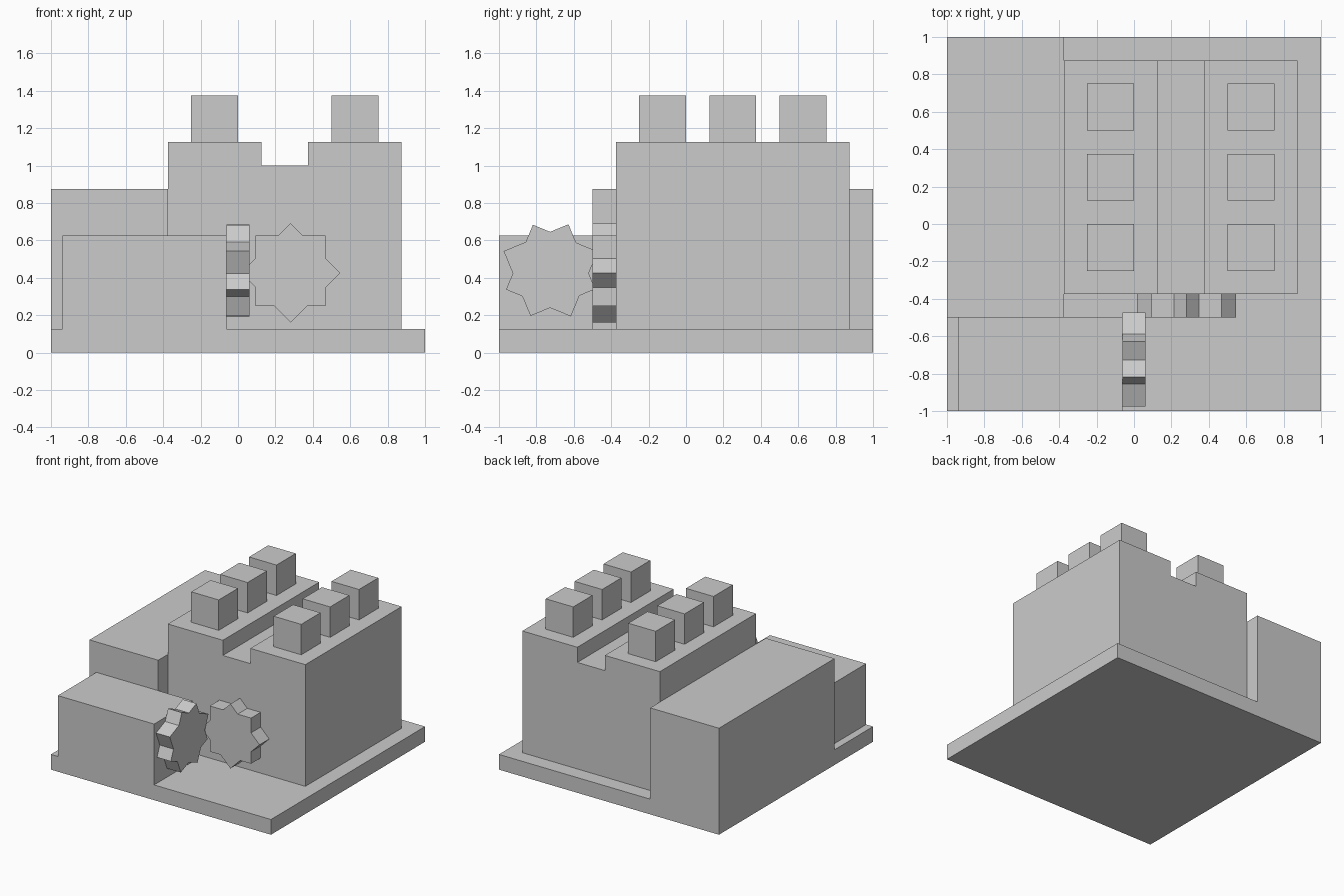
import bpy, bmesh
from math import radians
from mathutils import Matrix, Vector

if "Cube" in bpy.data.objects:
    bpy.data.objects.remove(bpy.data.objects["Cube"])


def make_object(name, bm):
    bmesh.ops.recalc_face_normals(bm, faces=bm.faces)
    mesh = bpy.data.meshes.new(name)
    bm.to_mesh(mesh)
    bm.free()
    obj = bpy.data.objects.new(name, mesh)
    bpy.context.collection.objects.link(obj)
    return obj


def block(name, x, y, z, axis='X', angle=0):
    """Box from (min, max) ranges, optionally turned about its own centre."""
    ranges = (x, y, z)
    centre = Vector([(a + b) / 2 for a, b in ranges])
    size = [b - a for a, b in ranges]
    bm = bmesh.new()
    bmesh.ops.create_cube(bm, size=1, matrix=(
        Matrix.Translation(centre) @ Matrix.Rotation(radians(angle), 4, axis)
        @ Matrix.Diagonal((*size, 1))))
    return make_object(name, bm)


def extrude_profile(name, points, y0, y1):
    """Extrude an x-z outline along y."""
    bm = bmesh.new()
    face = bm.faces.new([bm.verts.new((px, y0, pz)) for px, pz in points])
    new = bmesh.ops.extrude_face_region(bm, geom=[face])['geom']
    moved = [v for v in new if isinstance(v, bmesh.types.BMVert)]
    bmesh.ops.translate(bm, verts=moved, vec=(0, y1 - y0, 0))
    return make_object(name, bm)


def union(target, other):
    mod = target.modifiers.new("union", 'BOOLEAN')
    mod.operation = 'UNION'
    mod.solver = 'EXACT'
    mod.object = other
    bpy.context.view_layer.objects.active = target
    bpy.ops.object.modifier_apply(modifier=mod.name)
    bpy.data.objects.remove(other)


def around(c, half):
    return (c - half, c + half)


# Base slab, side housing and front housing
block("base_plate", (-1, 1), (-1, 1), (0, 0.125))
block("side_housing", (-1, -0.375), (-0.5, 1), (0.125, 0.875))
block("front_housing", (-0.9375, -0.0625), (-1, -0.5), (0.125, 0.625))

# Main body with a channel along its top
extrude_profile("main_body", [
    (-0.375, 0.125), (0.875, 0.125), (0.875, 1.125), (0.375, 1.125),
    (0.375, 1.0), (0.125, 1.0), (0.125, 1.125), (-0.375, 1.125)],
    -0.375, 0.875)

# Two rows of three pegs
for side, px in (("left", -0.25), ("right", 0.5)):
    for i, py in enumerate((-0.25, 0.125, 0.5)):
        block(f"{side}_peg_{i + 1}", (px, px + 0.25), (py, py + 0.25),
              (1.125, 1.375))

# Front-facing gear: two crossed square plates
H = 0.1875
gear = block("front_gear", around(0.281, H), (-0.5, -0.375), around(0.4375, H))
union(gear, block("gear_plate", around(0.281, H), (-0.5, -0.375),
                  around(0.426, H), 'Y', 45))

# Side-facing gear: the same pair, turned 22.5 degrees either way
gear = block("side_gear", (-0.0625, 0.0625), around(-0.717, H),
             around(0.4385, H), 'X', -22.5)
union(gear, block("gear_plate", (-0.0625, 0.0625), around(-0.73, H),
                  around(0.441, H), 'X', 22.5))
